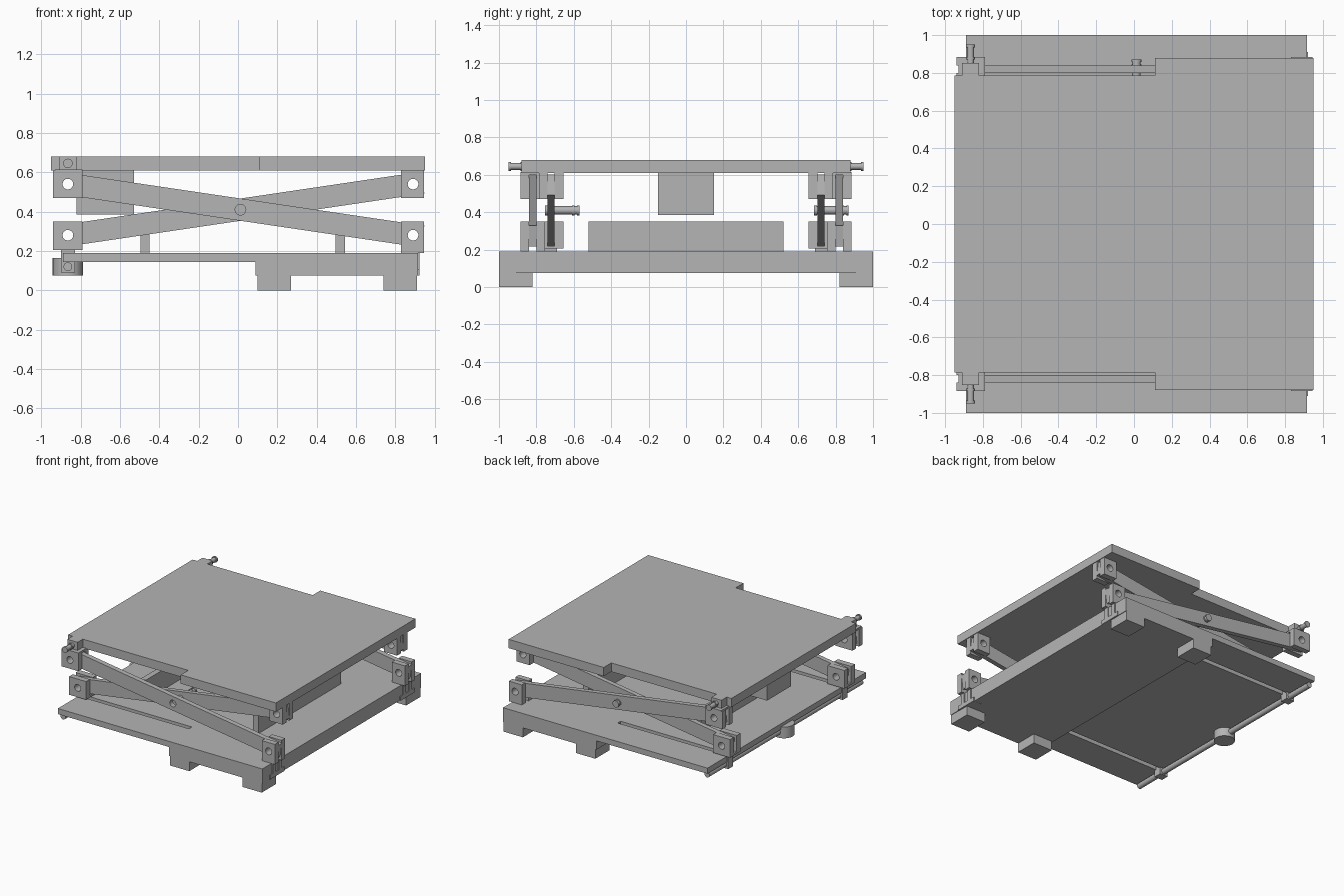
import bpy, bmesh, math
from mathutils import Vector

cube = bpy.data.objects.get("Cube")
if cube:
    bpy.data.objects.remove(cube, do_unlink=True)

# One plain steel grey for everything
grey = bpy.data.materials.new("steel_grey")
grey.use_nodes = True
GREY = (0.46, 0.46, 0.46, 1)
grey.diffuse_color = GREY
grey.node_tree.nodes["Principled BSDF"].inputs["Base Color"].default_value = GREY


def finish(name, bm):
    bmesh.ops.recalc_face_normals(bm, faces=bm.faces)
    mesh = bpy.data.meshes.new(name)
    bm.to_mesh(mesh)
    bm.free()
    mesh.materials.append(grey)
    obj = bpy.data.objects.new(name, mesh)
    bpy.context.collection.objects.link(obj)
    return obj


def box(name, x, y, z):
    """Box from (low, high) ranges."""
    bm = bmesh.new()
    bmesh.ops.create_cube(bm, size=1)
    for v in bm.verts:
        v.co = [(r[0] + r[1]) / 2 + c * (r[1] - r[0]) for r, c in zip((x, y, z), v.co)]
    return finish(name, bm)


def prism(name, points, offset):
    """Outline pushed along an offset vector."""
    bm = bmesh.new()
    face = bm.faces.new([bm.verts.new(p) for p in points])
    new = bmesh.ops.extrude_face_region(bm, geom=[face])["geom"]
    verts = [g for g in new if isinstance(g, bmesh.types.BMVert)]
    bmesh.ops.translate(bm, verts=verts, vec=offset)
    return finish(name, bm)


def rod(name, a, b, radius, smooth=True):
    a, b = Vector(a), Vector(b)
    bm = bmesh.new()
    bmesh.ops.create_cone(bm, cap_ends=True, segments=32, radius1=radius,
                          radius2=radius, depth=(b - a).length)
    turn = (b - a).to_track_quat('Z', 'Y').to_matrix()
    for v in bm.verts:
        v.co = turn @ v.co + (a + b) / 2
    for f in bm.faces:
        f.smooth = smooth and len(f.verts) == 4
    return finish(name, bm)


def cut(obj, cutter):
    mod = obj.modifiers.new("cut", 'BOOLEAN')
    mod.operation, mod.solver, mod.object = 'DIFFERENCE', 'EXACT', cutter
    cutter.hide_render = True
    bpy.context.view_layer.update()
    bpy.context.view_layer.objects.active = obj
    bpy.ops.object.modifier_apply(modifier=mod.name)
    bpy.data.objects.remove(cutter, do_unlink=True)


def drill(obj, x, z, radius=0.027):
    cut(obj, rod("drill", (x, -1.2, z), (x, 1.2, z), radius, False))


def span(side, a, b):
    return tuple(sorted((side * a, side * b)))


LX, RX, LOW, HIGH = -0.865, 0.89, 0.28, 0.54
MX, MZ = (LX + RX) / 2, (LOW + HIGH) / 2
OUTER, INNER = (0.755, 0.80, 0.84, 0.885), (0.655, 0.703, 0.74, 0.787)

# Platform, narrower at the sliding end
prism("platform", [(x, y, 0.61) for x, y in (
    (-0.95, -0.785), (0.11, -0.785), (0.11, -0.88), (0.95, -0.88),
    (0.95, 0.88), (0.11, 0.88), (0.11, 0.785), (-0.95, 0.785))], (0, 0, 0.07))

# Stepped base with two guide slots
base = prism("base", [(x, -1, z) for x, z in (
    (-0.89, 0.19), (0.915, 0.19), (0.915, 0.075),
    (0.09, 0.075), (0.09, 0.145), (-0.89, 0.145))], (0, 2, 0))
for side in (-1, 1):
    cut(base, box("slot", (-0.83, 0.085), span(side, 0.703, 0.74), (0.1, 0.25)))

# Cross bars on the base and the drive housing under the platform
box("rear_cross_bar", (-0.495, -0.45), (-0.52, 0.52), (0.19, 0.35))
box("front_cross_bar", (0.495, 0.545), (-0.52, 0.52), (0.19, 0.35))
box("drive_housing", (-0.82, -0.53), (-0.15, 0.15), (0.385, 0.61))

# Lower cross shaft with its round knob
rod("lower_shaft", (LX, -0.97, 0.12), (LX, 0.97, 0.12), 0.022)
rod("shaft_knob", (LX, 0, 0.075), (LX, 0, 0.165), 0.077)


def arm(name, side, ys, slope):
    half = math.hypot(RX - LX, HIGH - LOW) / 2 + 0.05
    obj = box(name, (-half, half), span(side, *ys), (-0.056, 0.056))
    angle = -slope * math.atan2(HIGH - LOW, RX - LX)
    for v in obj.data.vertices:
        x, y, z = v.co
        v.co = (MX + x * math.cos(angle) + z * math.sin(angle), y,
                MZ - x * math.sin(angle) + z * math.cos(angle))
    drill(obj, LX, MZ - slope * (HIGH - LOW) / 2)
    drill(obj, RX, MZ + slope * (HIGH - LOW) / 2)
    drill(obj, MX, MZ)


def clevis(name, side, ys, xs, zs, hole):
    for label, pair in (("inner", ys[:2]), ("outer", ys[2:])):
        cheek = box(f"{name}_{label}_cheek", xs, span(side, *pair), zs)
        drill(cheek, *hole)


for side, tag in ((-1, "front"), (1, "back")):
    # Crossed arms
    arm(f"{tag}_outer_arm", side, OUTER[1:3], -1)
    arm(f"{tag}_inner_arm", side, INNER[1:3], 1)

    # Forked brackets at the four arm ends
    left, right = (-0.94, -0.79), (0.83, 0.945)
    clevis(f"{tag}_upper_slider", side, OUTER, left, (0.47, 0.61), (LX, HIGH))
    clevis(f"{tag}_lower_slider", side, INNER, left, (0.21, 0.35), (LX, LOW))
    clevis(f"{tag}_upper_fixed", side, INNER, right, (0.47, 0.61), (RX, HIGH))
    clevis(f"{tag}_lower_fixed", side, OUTER, right, (0.19, 0.35), (RX, LOW))

    # Slider blocks, with a drilled block and pin on the upper one
    box(f"{tag}_upper_slider_web", (-0.93, -0.79), span(side, 0.755, 0.885), (0.6, 0.615))
    block = box(f"{tag}_upper_slider_block", (-0.91, -0.82), span(side, 0.785, 0.852), (0.605, 0.68))
    cut(block, rod("bore", (LX, side * 0.82, 0.66), (LX, side * 0.82, 0.7), 0.015, False))
    rod(f"{tag}_upper_pin", (LX, side * 0.84, 0.645), (LX, side * 0.95, 0.645), 0.018)
    for i, y in enumerate((0.87, 0.935)):
        rod(f"{tag}_upper_pin_collar_{i}", (LX, side * y, 0.645),
            (LX, side * (y + 0.015), 0.645), 0.024)
    box(f"{tag}_lower_slider_web", left, span(side, 0.655, 0.787), (0.205, 0.22))
    box(f"{tag}_lower_slider_stem", (-0.9, -0.83), span(side, 0.69, 0.753), (0.09, 0.21))

    # Mounts for the fixed brackets on the end of the base
    box(f"{tag}_mount_foot", (0.84, 0.922), span(side, 0.73, 0.91), (0.074, 0.108))
    for i, y in enumerate((0.765, 0.84)):
        box(f"{tag}_mount_post_{i}", (0.84, 0.922), span(side, y, y + 0.037), (0.1, 0.192))

    # Pivot pin, offset the same way on both sides
    y0 = 0.685 if side > 0 else -0.755
    rod(f"{tag}_pivot_pin", (MX, y0, MZ), (MX, y0 + 0.185, MZ), 0.022)
    for i, (a, b) in enumerate(((0, 0.015), (0.145, 0.16), (0.172, 0.185))):
        rod(f"{tag}_pivot_collar_{i}", (MX, y0 + a, MZ), (MX, y0 + b, MZ), 0.027)

    # Feet
    for label, xs in (("middle", (0.10, 0.27)), ("end", (0.74, 0.91))):
        box(f"{tag}_{label}_foot", xs, span(side, 0.82, 1), (0, 0.076))
